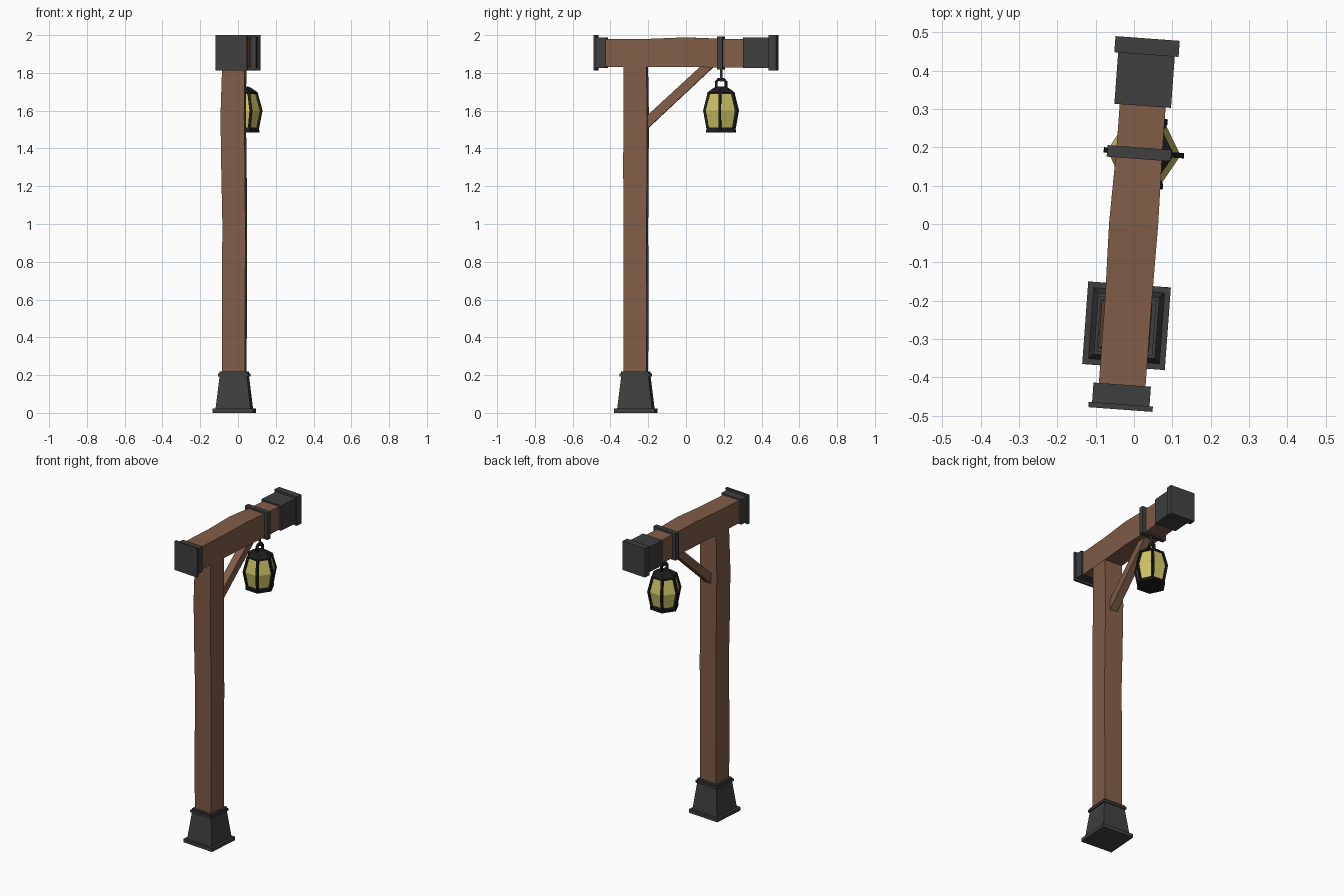
import bpy, bmesh, math
from mathutils import Vector

if "Cube" in bpy.data.objects:
    bpy.data.objects.remove(bpy.data.objects["Cube"])

TURN = math.radians(-4.2)   # whole lamp post is turned slightly about z


def material(name, rgb):
    m = bpy.data.materials.new(name)
    m.diffuse_color = (*rgb, 1)
    m.use_nodes = True
    m.node_tree.nodes["Principled BSDF"].inputs["Base Color"].default_value = m.diffuse_color
    return m


WOOD = material("wood", (0.22, 0.11, 0.065))
IRON = material("iron", (0.05, 0.05, 0.05))
BLACK = material("black_iron", (0.012, 0.012, 0.012))
GLASS = material("glass", (0.62, 0.56, 0.13))


def loft(name, rings, mat):
    """Skin a list of equal-length point rings and cap both ends."""
    bm = bmesh.new()
    vs = [[bm.verts.new(p) for p in r] for r in rings]
    n = len(vs[0])
    for a, b in zip(vs, vs[1:]):
        for i in range(n):
            j = (i + 1) % n
            bm.faces.new((a[i], a[j], b[j], b[i]))
    bm.faces.new(vs[0][::-1])
    bm.faces.new(vs[-1])
    bmesh.ops.recalc_face_normals(bm, faces=bm.faces)
    me = bpy.data.meshes.new(name)
    bm.to_mesh(me)
    bm.free()
    me.materials.append(mat)
    ob = bpy.data.objects.new(name, me)
    ob.rotation_euler.z = TURN
    bpy.context.collection.objects.link(ob)
    return ob


CORNERS = ((-1, -1), (1, -1), (1, 1), (-1, 1))


def rect_z(z, h, cx=0, cy=0):
    return [(cx + sx * h, POST_Y + cy + sy * h, z) for sx, sy in CORNERS]


def rect_y(y, hx, z0, z1, cx=0):
    return [(cx + sx * hx, y, z0 if sz < 0 else z1) for sx, sz in CORNERS]


def hexagon(z, r):
    return [(LX + r * math.cos(k * math.pi / 3), LY + r * math.sin(k * math.pi / 3), z) for k in range(6)]


def bar(name, pts, w, mat):
    """Square rod through points, each segment slightly overlapping."""
    for i, (a, b) in enumerate(zip(pts, pts[1:])):
        a, b = Vector(a), Vector(b)
        d = (b - a).normalized()
        u = d.cross(Vector((0.3, 0.1, 1)) if abs(d.z) < 0.7 else Vector((1, 0, 0))).normalized()
        v = d.cross(u)
        loft(f"{name}_{i}", [[p + (u * s + v * t) * w / 2 for s, t in CORNERS]
                             for p in (a - d * w * 0.3, b + d * w * 0.3)], mat)


POST_Y = -0.266
LX, LY = 0.012, 0.187

# wooden post, slightly uneven
loft("post", [rect_z(0.1, 0.06), rect_z(0.5, 0.062), rect_z(1.0, 0.061, 0.002),
              rect_z(1.3, 0.063, -0.002), rect_z(1.57, 0.063, -0.006, 0.001),
              rect_z(1.85, 0.06)], WOOD)

# iron foot: plate, tapered body, stepped collar
loft("foot_plate", [rect_z(0, 0.108), rect_z(0.022, 0.108)], IRON)
loft("foot_body", [rect_z(0.02, 0.093), rect_z(0.2, 0.072)], IRON)
loft("foot_collar", [rect_z(0.193, 0.08), rect_z(0.208, 0.08), rect_z(0.208, 0.073),
                     rect_z(0.218, 0.073)], IRON)

# wooden cross beam, slightly uneven
loft("beam", [rect_y(-0.47, 0.061, 1.832, 1.978), rect_y(-0.2, 0.061, 1.83, 1.98),
              rect_y(0, 0.064, 1.832, 1.988, -0.001), rect_y(0.2, 0.06, 1.828, 1.98),
              rect_y(0.44, 0.06, 1.832, 1.976)], WOOD)

# iron beam ends and hanging strap
loft("front_cap_collar", [rect_y(-0.475, 0.075, 1.825, 1.987), rect_y(-0.42, 0.075, 1.825, 1.987)], IRON)
loft("front_cap_plate", [rect_y(-0.485, 0.084, 1.812, 2.0), rect_y(-0.471, 0.084, 1.812, 2.0)], IRON)
loft("back_cap_collar", [rect_y(0.309, 0.074, 1.825, 1.987), rect_y(0.45, 0.074, 1.825, 1.987)], IRON)
loft("back_cap_plate", [rect_y(0.443, 0.084, 1.812, 2.0), rect_y(0.485, 0.084, 1.812, 2.0)], IRON)
loft("hanging_strap", [rect_y(0.17, 0.084, 1.818, 1.993), rect_y(0.2, 0.084, 1.818, 1.993)], IRON)

# diagonal brace
side = ((-0.22, 1.49), (0.155, 1.84), (0.085, 1.84), (-0.22, 1.56))
loft("brace", [[(x, y, z) for y, z in side] for x in (-0.025, 0.025)], WOOD)

# lantern glass and base
loft("lantern_glass", [hexagon(1.5, 0.076), hexagon(1.6, 0.096), hexagon(1.695, 0.07)], GLASS)
loft("lantern_base", [hexagon(1.484, 0.089), hexagon(1.497, 0.089), hexagon(1.497, 0.082),
                      hexagon(1.51, 0.079)], BLACK)
loft("lantern_roof", [hexagon(1.687, 0.079), hexagon(1.697, 0.079), hexagon(1.72, 0.045),
                      hexagon(1.727, 0.03)], BLACK)

# corner ribs of the lantern
profile = [hexagon(1.5, 0.077), hexagon(1.6, 0.097), hexagon(1.692, 0.072)]
for k in range(6):
    bar(f"lantern_rib_{k}", [ring[k] for ring in profile], 0.014, BLACK)

# arched handle and hook
arch = ((-0.026, 1.715), (-0.026, 1.752), (-0.014, 1.766), (0.014, 1.766), (0.026, 1.752), (0.026, 1.715))
bar("lantern_handle", [(LX, LY + y, z) for y, z in arch], 0.013, BLACK)
bar("lantern_hook", [(LX, LY, 1.758), (LX, LY, 1.825)], 0.012, IRON)
